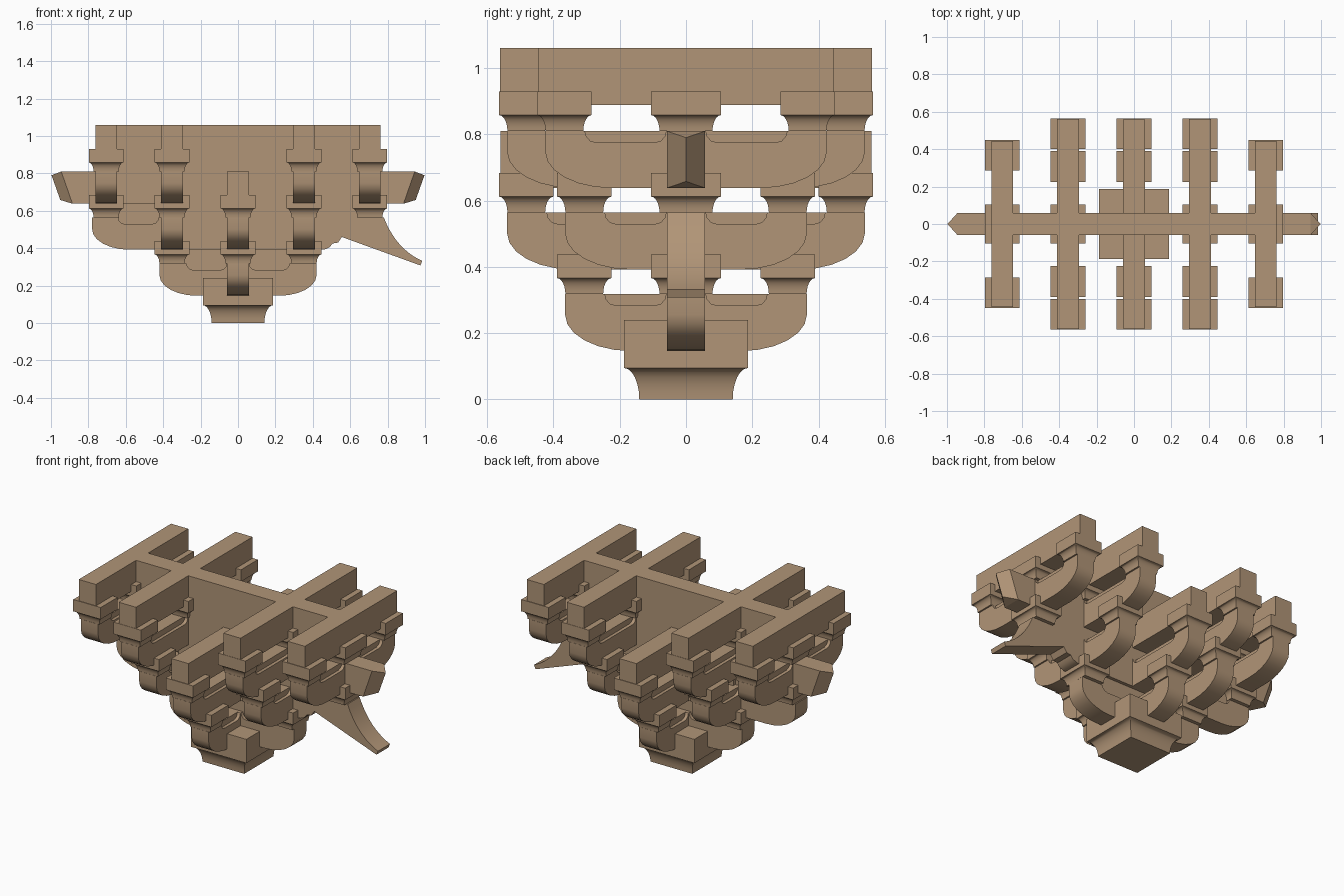
import bpy, bmesh, math
from mathutils import Vector

cube = bpy.data.objects.get("Cube")
if cube:
    bpy.data.objects.remove(cube, do_unlink=True)

wood = bpy.data.materials.new("tan_wood")
wood.use_nodes = True
tan = (0.44, 0.30, 0.185, 1)
wood.diffuse_color = tan
wood.node_tree.nodes["Principled BSDF"].inputs["Base Color"].default_value = tan

T = 0.058                            # half thickness of every timber
H = 0.172                            # arm height
TIERS = [0.146, 0.392, 0.638, 0.888] # underside of each tier
TOP = 1.06


def finish(name, bm):
    bmesh.ops.recalc_face_normals(bm, faces=bm.faces)
    mesh = bpy.data.meshes.new(name)
    bm.to_mesh(mesh)
    bm.free()
    mesh.materials.append(wood)
    ob = bpy.data.objects.new(name, mesh)
    bpy.context.collection.objects.link(ob)
    return ob


def smooth(ob):
    bpy.ops.object.select_all(action='DESELECT')
    ob.select_set(True)
    bpy.context.view_layer.objects.active = ob
    bpy.ops.object.shade_smooth_by_angle(angle=math.radians(32))


def add_prism(bm, pts, axis, lo, hi):
    """Extrude an upright (along, z) outline across the timber."""
    def put(u, z, w):
        return (u, w, z) if axis == 'x' else (w, u, z)
    a = [bm.verts.new(put(u, z, lo)) for u, z in pts]
    b = [bm.verts.new(put(u, z, hi)) for u, z in pts]
    bm.faces.new(a)
    bm.faces.new(b[::-1])
    n = len(pts)
    for i in range(n):
        j = (i + 1) % n
        bm.faces.new((a[i], b[i], b[j], a[j]))


def prism(name, pts, axis, off=0, t=T):
    bm = bmesh.new()
    add_prism(bm, pts, axis, off - t, off + t)
    return finish(name, bm)


def rect(u0, u1, z0, z1):
    return [(u0, z0), (u1, z0), (u1, z1), (u0, z1)]


def round_end(length, z, side, rx=0.2, rz=0.11, n=6):
    """Curved lower corner of an arm, from the underside outwards."""
    angles = [math.pi / 2 * i / n for i in range(n + 1)]
    return [(side * (length - rx + rx * math.sin(a)), z + rz - rz * math.cos(a))
            for a in angles] + [(side * length, z + H)]


def carve(ob, axis, off, spans, top):
    """Scoop the upper edges of an arm on both faces."""
    bm = bmesh.new()
    r = 0.035
    for u0, u1 in spans:
        pts = [(u0, top + 0.05)]
        pts += [(u0 + r - r * math.cos(a), top - r * math.sin(a))
                for a in (0, 0.5, 1, math.pi / 2)]
        pts += [(u0 + u1 - u, z) for u, z in reversed(pts)]
        for s in (-1, 1):
            add_prism(bm, pts, axis, off + s * (T - 0.02), off + s * (T + 0.03))
    cutter = finish("scoop_cutter", bm)
    cutter.hide_render = True
    mod = ob.modifiers.new("scoops", 'BOOLEAN')
    mod.operation = 'DIFFERENCE'
    mod.solver = 'EXACT'
    mod.object = cutter
    bpy.context.view_layer.objects.active = ob
    bpy.ops.object.modifier_apply(modifier=mod.name)
    bpy.data.objects.remove(cutter, do_unlink=True)


def arm(name, axis, off, length, z, inner):
    """Bracket arm with two rounded ends."""
    pts = round_end(length, z, 1) + round_end(length, z, -1)[::-1]
    ob = prism(name, pts, axis, off)
    carve(ob, axis, off, [(0.06, inner), (-inner, -0.06)], z + H)
    smooth(ob)


def block(name, x, y, z, hx, hy, flare=0.048, height=0.12, inset=0.025):
    """Bearing block: concave foot below a square body."""
    bm = bmesh.new()
    steps = [math.pi / 2 * i / 6 for i in range(7)]
    levels = [(inset * math.cos(a), z + flare * math.sin(a)) for a in steps]
    levels.append((0, z + height))
    rings = []
    for d, h in levels:
        rings.append([bm.verts.new((x + sx * (hx - d), y + sy * (hy - d), h))
                      for sx, sy in ((-1, -1), (1, -1), (1, 1), (-1, 1))])
    for p, q in zip(rings, rings[1:]):
        for i in range(4):
            j = (i + 1) % 4
            bm.faces.new((p[i], p[j], q[j], q[i]))
    bm.faces.new(rings[0])
    bm.faces.new(rings[-1])
    smooth(finish(name, bm))


def cross_arm(name, x, length, tier):
    """Front-to-back arm with a bearing block on each end."""
    z = TIERS[tier]
    arm(name, 'y', x, length, z, length - 0.12)
    for s in (-1, 1):
        block(name + "_end_block", x, s * (length - 0.058), z + H, 0.0925, 0.082)


# Base block
block("base_block", 0, 0, 0, 0.187, 0.187, flare=0.095, height=0.24, inset=0.046)

# Centre stack of front-to-back arms
cross_arm("centre_lower_arm", 0, 0.365, 0)
cross_arm("centre_upper_arm", 0, 0.54, 1)
prism("centre_cap_beam", rect(-0.56, 0.56, TIERS[2], TIERS[2] + H), 'y')

# Side stacks, mirrored left and right
for s, side in ((1, "left"), (-1, "right")):
    xi, xo = s * 0.353, s * 0.705
    cross_arm(side + "_inner_lower_arm", xi, 0.365, 1)
    cross_arm(side + "_inner_upper_arm", xi, 0.54, 2)
    cross_arm(side + "_outer_arm", xo, 0.425, 2)
    prism(side + "_inner_beam", rect(-0.562, 0.562, TIERS[3], TOP), 'y', xi)
    prism(side + "_outer_beam", rect(-0.445, 0.445, TIERS[3], TOP), 'y', xo)
    for x, tier in ((xi, 0), (xo, 1), (xi, 2), (xo, 2)):
        block(side + "_middle_block", x, 0, TIERS[tier] + H, 0.0925, 0.105)

# Lengthwise arm, lowest tier
arm("long_lower_arm", 'x', 0, 0.42, TIERS[0], 0.275)
prism("lower_filler", rect(-0.355, 0.355, TIERS[0] + H - 0.01, TIERS[1] + 0.01), 'x', t=0.038)

# Lengthwise arm, second tier: rounded right end, drooping beak on the left end
z = TIERS[1]
tip, mid, root = Vector((0.985, 0.332)), Vector((0.845, 0.395)), Vector((0.78, z + H))
curve = []
for i in range(11):
    k = i / 10
    p = tip * (1 - k) ** 2 + mid * 2 * k * (1 - k) + root * k ** 2
    curve.append((p.x, p.y))
outline = [(0.46, z), (0.49, 0.405), (0.505, 0.425), (0.535, 0.43), (0.555, 0.46),
           (0.975, 0.308)] + curve + round_end(0.78, z, -1)[::-1]
beak = prism("long_beak_arm", outline, 'x')
carve(beak, 'x', 0, [(-0.64, -0.425)], z + H)
smooth(beak)
prism("middle_filler", rect(-0.36, 0.70, z + H - 0.01, TIERS[2] + 0.01), 'x')
prism("middle_end_filler", rect(-0.70, -0.35, z + H - 0.01, TIERS[2] + 0.01), 'x', t=0.038)

# Lengthwise beam, third tier, with pointed raked ends
bm = bmesh.new()
lo, hi = TIERS[2], TIERS[2] + H
ends = []
for s in (-1, 1):
    ends.append([bm.verts.new((s * x, y, h)) for x, y, h in (
        (0.885, -T, lo), (0.95, 0, lo + 0.02), (0.885, T, lo),
        (0.945, T, hi), (0.997, 0, hi - 0.02), (0.945, -T, hi))])
for e in ends:
    bm.faces.new((e[0], e[1], e[4], e[5]))
    bm.faces.new((e[1], e[2], e[3], e[4]))
    bm.faces.new((e[0], e[2], e[1]))
    bm.faces.new((e[3], e[5], e[4]))
a, b = ends
for i, j in ((0, 2), (2, 3), (3, 5), (5, 0)):
    bm.faces.new((a[i], a[j], b[j], b[i]))
finish("long_pointed_beam", bm)

# Lengthwise top beam
prism("long_top_beam", rect(-0.762, 0.762, TIERS[3], TOP), 'x')
prism("top_filler", rect(-0.70, 0.70, hi - 0.01, TIERS[3] + 0.01), 'x')
